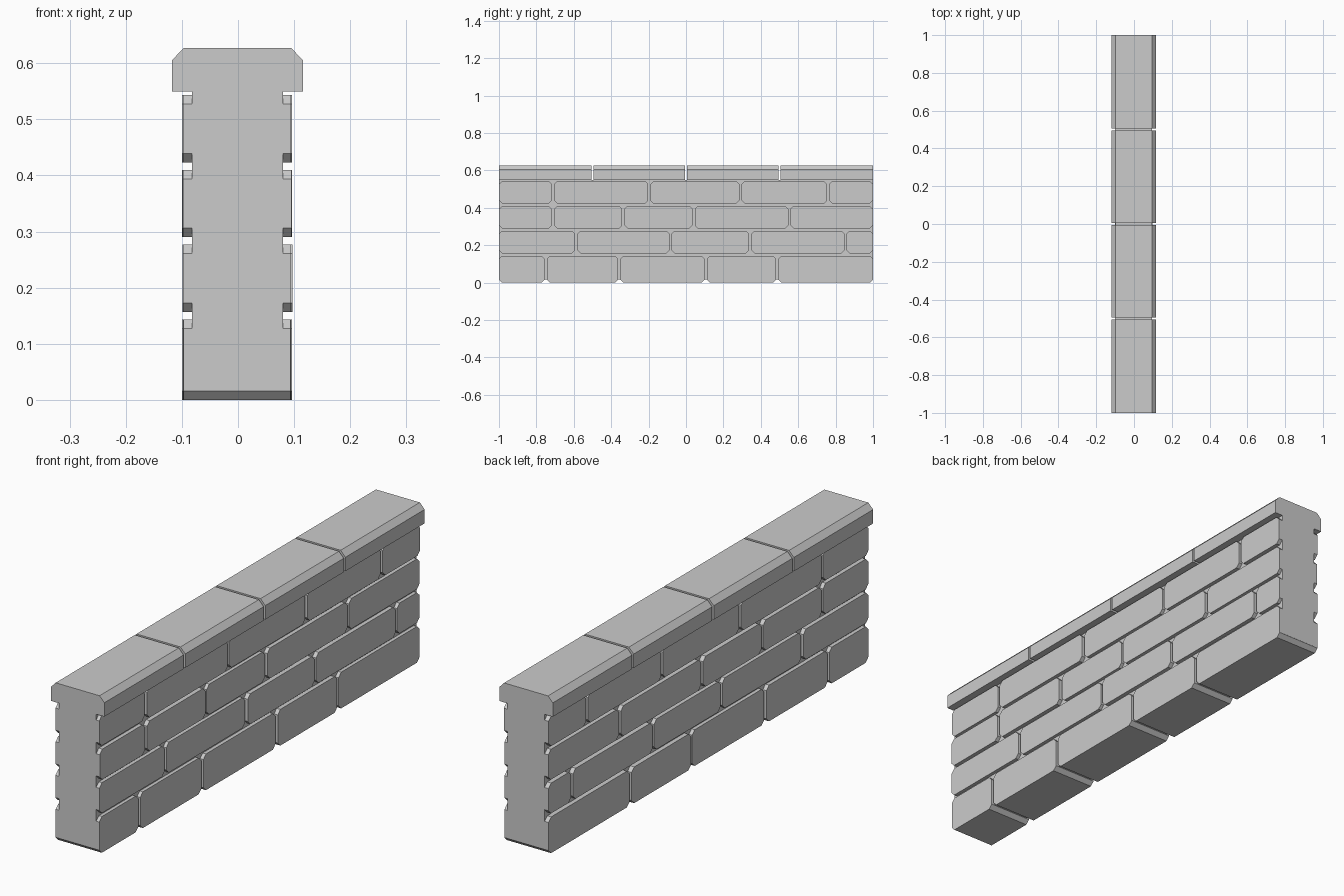
import bpy, bmesh, random

if "Cube" in bpy.data.objects:
    bpy.data.objects.remove(bpy.data.objects["Cube"])

random.seed(4)
GAP = 0.012      # mortar joint width
CH = 0.016       # corner chamfer


def prism(name, profile, axis, lo, hi):
    """Extrude a closed 2D profile along x (profile = y,z) or y (profile = x,z)."""
    bm = bmesh.new()
    place = (lambda p, t: (t, p[0], p[1])) if axis == 'x' else (lambda p, t: (p[0], t, p[1]))
    face = bm.faces.new([bm.verts.new(place(p, lo)) for p in profile])
    ext = bmesh.ops.extrude_face_region(bm, geom=[face])
    for v in ext['geom']:
        if isinstance(v, bmesh.types.BMVert):
            v.co['xy'.index(axis)] = hi
    bmesh.ops.recalc_face_normals(bm, faces=bm.faces)
    mesh = bpy.data.meshes.new(name)
    bm.to_mesh(mesh)
    bm.free()
    obj = bpy.data.objects.new(name, mesh)
    bpy.context.collection.objects.link(obj)
    return obj


def octagon(a, b, z0, z1, c=CH):
    return [(a + c, z0), (b - c, z0), (b, z0 + c), (b, z1 - c),
            (b - c, z1), (a + c, z1), (a, z1 - c), (a, z0 + c)]


# Mortar core, its underside raised to the top of the brick chamfers
prism("mortar_core", [(-0.082, 0.017), (0.08, 0.017), (0.08, 0.55), (-0.082, 0.55)], 'y', -1, 1)

# Brick courses: bottom, top and joint positions along y; bricks run through the wall
courses = [
    (0.0, 0.143, (-0.75, -0.357, 0.105, 0.488)),
    (0.157, 0.277, (-0.587, -0.083, 0.344, 0.853)),
    (0.29, 0.41, (-0.711, -0.335, 0.041, 0.553)),
    (0.423, 0.543, (-0.711, -0.196, 0.291, 0.76)),
]
for row, (z0, z1, joints) in enumerate(courses):
    left = [-0.9995 - GAP / 2 + GAP / 2] + [j + GAP / 2 for j in joints]
    right = [j - GAP / 2 for j in joints] + [0.9995]
    for i, (a, b) in enumerate(zip(left, right)):
        prism(f"brick_{row + 1}_{i + 1}", octagon(a, b, z0, z1), 'x',
              -random.uniform(0.096, 0.1), random.uniform(0.093, 0.097))

# Coping stones with chamfered top edges
coping = [(-0.118, 0.55), (0.116, 0.55), (0.116, 0.605), (0.095, 0.627),
          (-0.097, 0.627), (-0.118, 0.605)]
for i in range(4):
    y0 = -1 + 0.5 * i
    prism(f"coping_stone_{i + 1}", coping, 'y',
          y0 + (0.005 if i else 0), y0 + 0.5 - (0.005 if i < 3 else 0))
